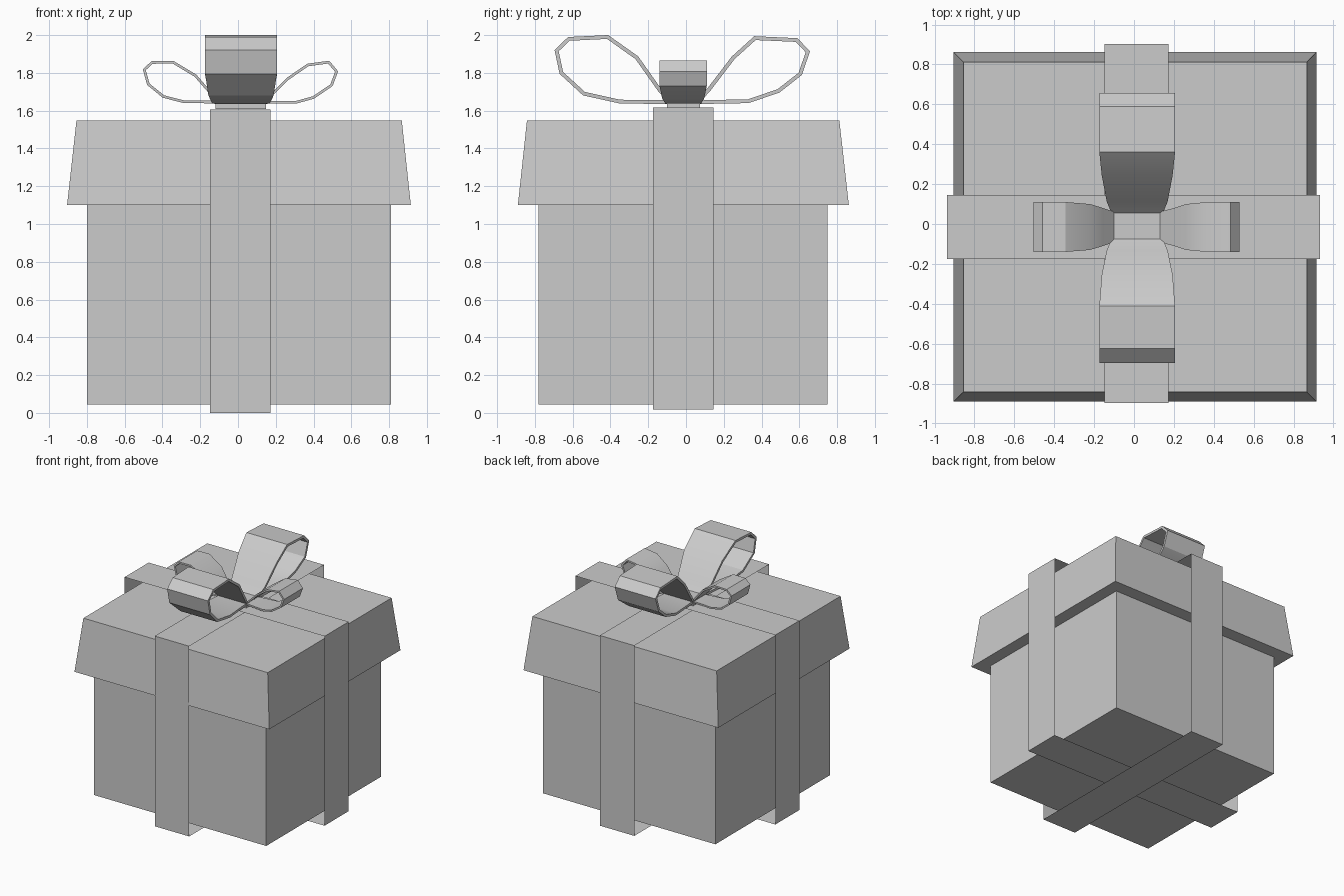
import bpy
import bmesh

cube = bpy.data.objects.get("Cube")
if cube:
    bpy.data.objects.remove(cube, do_unlink=True)

grey = bpy.data.materials.new("plain grey")
grey.use_nodes = True
grey.diffuse_color = (0.6, 0.6, 0.6, 1)
grey.node_tree.nodes["Principled BSDF"].inputs["Base Color"].default_value = (0.6, 0.6, 0.6, 1)


def finish(bm, name):
    mesh = bpy.data.meshes.new(name)
    bm.to_mesh(mesh)
    bm.free()
    mesh.materials.append(grey)
    obj = bpy.data.objects.new(name, mesh)
    bpy.context.collection.objects.link(obj)
    return obj


def block(name, bottom, top, z0, z1):
    """Box whose bottom and top rectangles are (x0, x1, y0, y1)."""
    bm = bmesh.new()
    bmesh.ops.create_cube(bm, size=2)
    for v in bm.verts:
        x0, x1, y0, y1 = top if v.co.z > 0 else bottom
        v.co = (x1 if v.co.x > 0 else x0,
                y1 if v.co.y > 0 else y0,
                z1 if v.co.z > 0 else z0)
    return finish(bm, name)


def strip(name, path, centre, half_widths, axis, closed=False):
    """Sheet swept along a (run, z) path; axis is the direction of the run."""
    bm = bmesh.new()
    rows = []
    for (run, z), half in zip(path, half_widths):
        row = []
        for side in (centre - half, centre + half):
            row.append(bm.verts.new((run, side, z) if axis == "x" else (side, run, z)))
        rows.append(row)
    following = rows[1:] + rows[:1] if closed else rows[1:]
    for a, b in zip(rows, following):
        bm.faces.new((a[0], a[1], b[1], b[0]))
    if closed:
        bmesh.ops.recalc_face_normals(bm, faces=bm.faces)
    return finish(bm, name)


def wrap(name, r0, r1, z0, z1, centre, axis):
    path = [(r0, z0), (r1, z0), (r1, z1), (r0, z1)]
    return strip(name, path, centre, [0.161] * 4, axis, closed=True)


def bow_loop(name, path, centre, full, knot, axis, thickness):
    # Width narrows in a curve towards the knot at both ends
    taper = [0, 0.4, 0.8, 1, 1, 1, 1, 0.72, 0.4, 0]
    widths = [knot + (full - knot) * t for t in taper]
    obj = strip(name, path, centre, widths, axis)
    mod = obj.modifiers.new("thickness", "SOLIDIFY")
    mod.thickness = thickness
    mod.offset = 0
    mod.use_even_offset = True
    bpy.ops.object.select_all(action="DESELECT")
    obj.select_set(True)
    bpy.context.view_layer.objects.active = obj
    bpy.ops.object.modifier_apply(modifier=mod.name)
    bpy.ops.object.shade_smooth_by_angle()


# Box and flared lid
base = (-0.80, 0.81, -0.78, 0.75)
block("box", base, base, 0.045, 1.10)
block("lid", (-0.905, 0.915, -0.89, 0.862), (-0.855, 0.867, -0.842, 0.812), 1.10, 1.548)

# Ribbons wrapped around the box
wrap("ribbon_front_to_back", -0.898, 0.902, 0.0, 1.607, 0.012, "y")
wrap("ribbon_side_to_side", -0.937, 0.932, 0.018, 1.618, -0.015, "x")

# Knot
knot = (-0.118, 0.148, -0.10, 0.075)
block("bow_knot", knot, knot, 1.61, 1.655)

# Large loops
bow_loop("front_loop",
         [(-0.08, 1.645), (-0.14, 1.71), (-0.26, 1.88), (-0.415, 1.99), (-0.62, 1.98),
          (-0.685, 1.918), (-0.66, 1.80), (-0.54, 1.69), (-0.35, 1.648), (-0.08, 1.645)],
         0.016, 0.19, 0.128, "y", 0.02)
bow_loop("back_loop",
         [(0.06, 1.645), (0.12, 1.71), (0.25, 1.88), (0.365, 1.984), (0.585, 1.974),
          (0.645, 1.912), (0.605, 1.795), (0.49, 1.705), (0.33, 1.65), (0.06, 1.645)],
         0.016, 0.19, 0.128, "y", 0.02)

# Small loops
bow_loop("left_loop",
         [(0.13, 1.645), (0.205, 1.71), (0.265, 1.77), (0.37, 1.842), (0.48, 1.857),
          (0.522, 1.807), (0.495, 1.735), (0.40, 1.67), (0.31, 1.645), (0.13, 1.645)],
         -0.015, 0.125, 0.075, "x", 0.014)
bow_loop("right_loop",
         [(-0.10, 1.645), (-0.16, 1.71), (-0.225, 1.785), (-0.345, 1.857), (-0.455, 1.855),
          (-0.496, 1.817), (-0.475, 1.74), (-0.395, 1.675), (-0.29, 1.648), (-0.10, 1.645)],
         -0.015, 0.125, 0.075, "x", 0.014)
